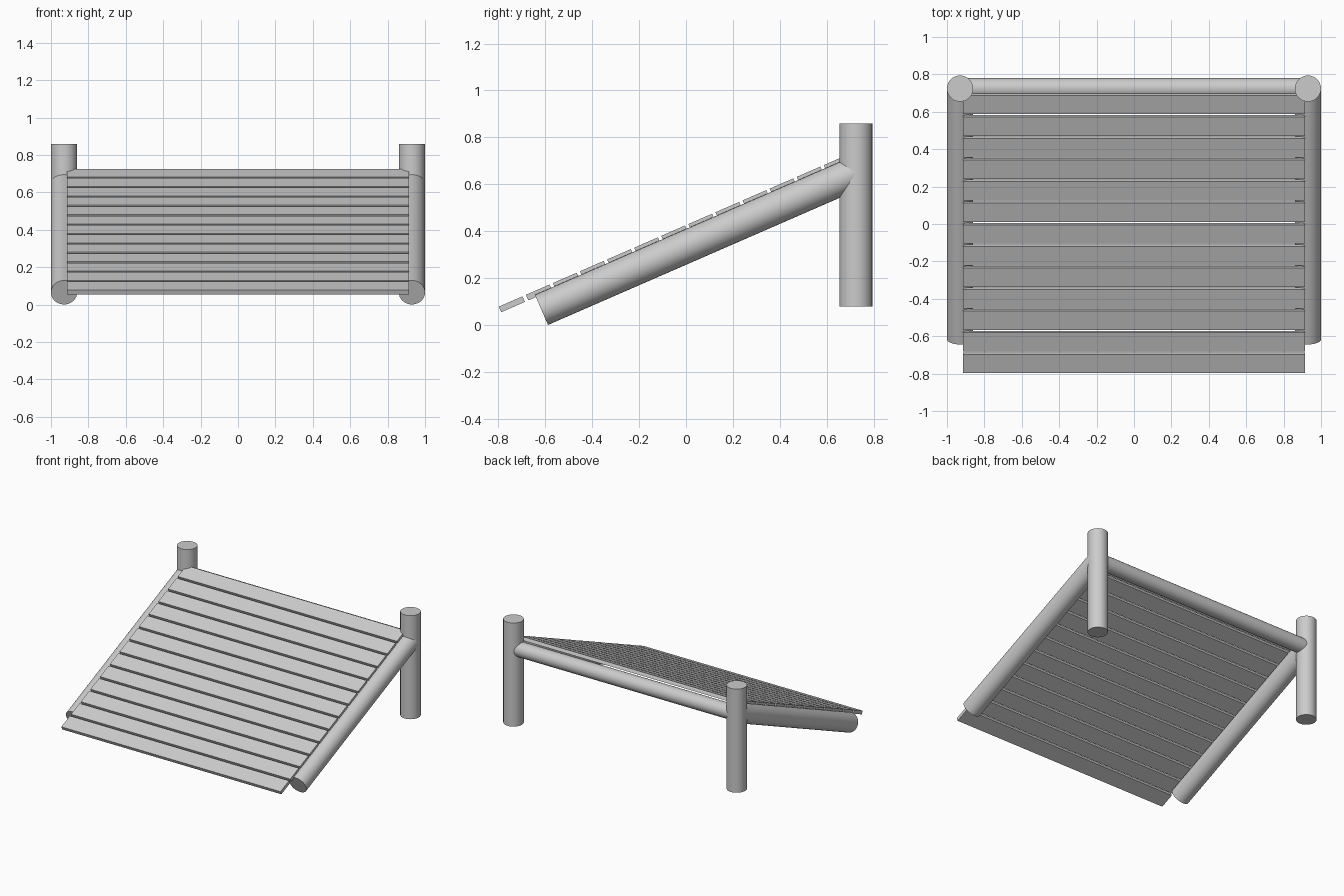
import bpy, math
from mathutils import Vector

if "Cube" in bpy.data.objects:
    bpy.data.objects.remove(bpy.data.objects["Cube"])

SLOPE = math.atan(0.4355)


def smooth(ob):
    bpy.context.view_layer.objects.active = ob
    ob.select_set(True)
    bpy.ops.object.shade_smooth_by_angle(angle=math.radians(35))
    ob.select_set(False)


def pole(name, a, b, r):
    """Round pole running from point a to point b."""
    a, b = Vector(a), Vector(b)
    d = b - a
    bpy.ops.mesh.primitive_cylinder_add(vertices=32, radius=r, depth=d.length,
                                        location=(a + b) / 2)
    ob = bpy.context.object
    ob.name = name
    ob.rotation_euler = d.to_track_quat('Z', 'Y').to_euler()
    smooth(ob)
    return ob


# Upright posts and sloping side rails, one pair per side
for side, s in (("left", -1), ("right", 1)):
    x = 0.93 * s
    pole(side + "_post", (x, 0.724, 0.08), (x, 0.724, 0.86), 0.07)
    pole(side + "_rail", (x, -0.616, 0.065), (x, 0.724, 0.649), 0.07)

# Back crossbeam between the posts
pole("back_beam", (-0.93, 0.725, 0.645), (0.93, 0.725, 0.645), 0.055)

# Thirteen flat slats climbing the slope
for i in range(13):
    y = -0.742 + 0.1154 * i
    z = 0.089 + 0.1154 * i * math.tan(SLOPE)
    bpy.ops.mesh.primitive_cube_add(size=1, location=(0, y, z),
                                    rotation=(SLOPE, 0, 0))
    slat = bpy.context.object
    slat.name = f"slat_{i + 1}"
    slat.scale = (1.826, 0.110, 0.026)
